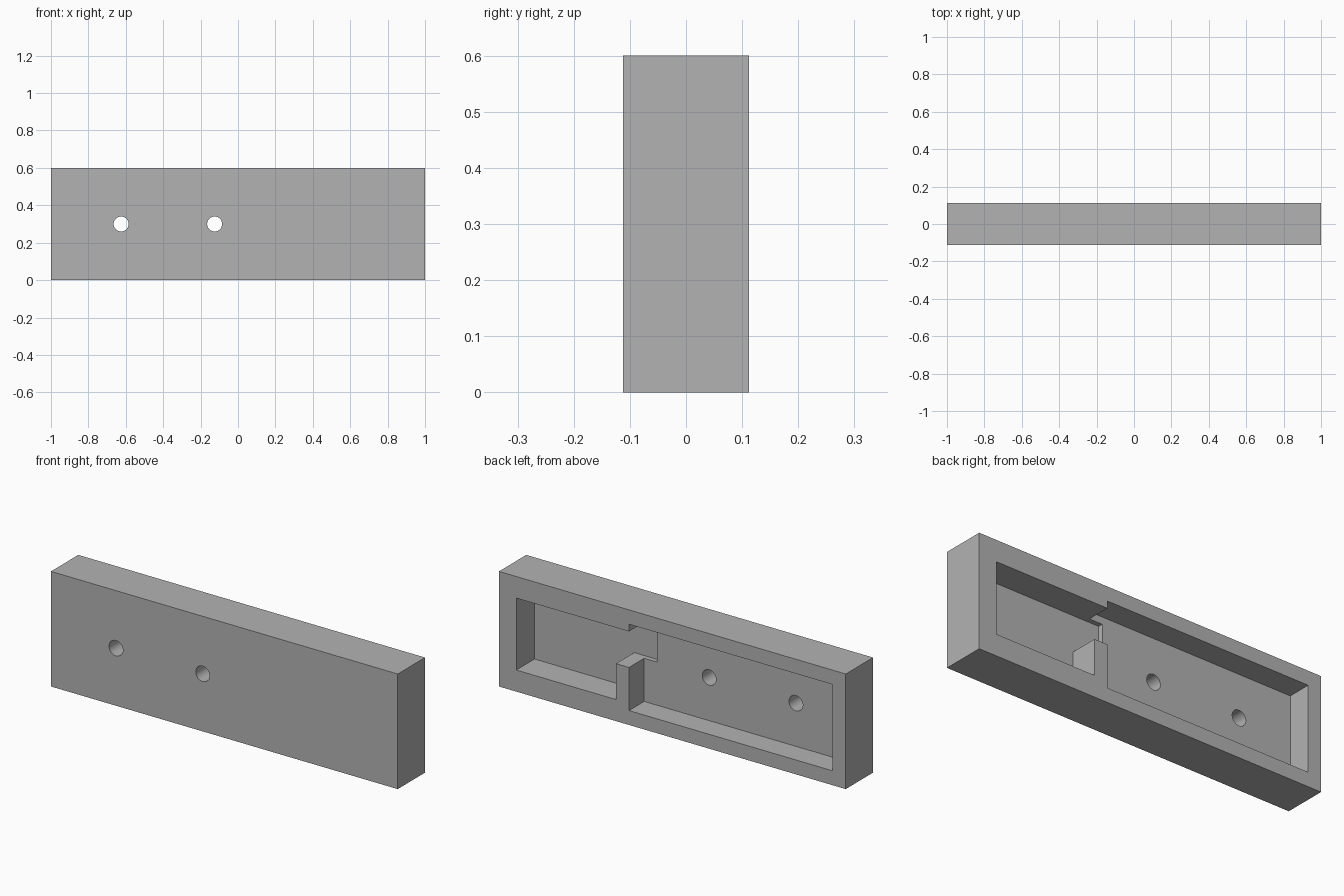
import bpy
import bmesh
import math

old = bpy.data.objects.get("Cube")
if old:
    bpy.data.objects.remove(old, do_unlink=True)

# Single plain grey material
grey = bpy.data.materials.new("plain grey")
grey.use_nodes = True
grey.diffuse_color = (0.45, 0.45, 0.45, 1)
grey.node_tree.nodes["Principled BSDF"].inputs["Base Color"].default_value = grey.diffuse_color

HALF = 0.1125      # half the body thickness
OUT = 0.2          # cutter overshoot


def prism(name, profile, y0, y1):
    """Extrude an (x, z) profile from y0 to y1."""
    bm = bmesh.new()
    face = bm.faces.new([bm.verts.new((x, y0, z)) for x, z in profile])
    grown = bmesh.ops.extrude_face_region(bm, geom=[face])["geom"]
    for v in grown:
        if isinstance(v, bmesh.types.BMVert):
            v.co.y = y1
    bmesh.ops.recalc_face_normals(bm, faces=bm.faces)
    mesh = bpy.data.meshes.new(name)
    bm.to_mesh(mesh)
    bm.free()
    mesh.materials.append(grey)
    obj = bpy.data.objects.new(name, mesh)
    bpy.context.collection.objects.link(obj)
    return obj


def rect(x0, x1, z0, z1):
    return [(x0, z0), (x1, z0), (x1, z1), (x0, z1)]


def circle(cx, cz, r, n=48):
    return [(cx + r * math.cos(i * math.tau / n), cz + r * math.sin(i * math.tau / n))
            for i in range(n)]


# Solid body
body = prism("housing_body", rect(-1, 1, 0, 0.6), -HALF, HALF)

# Wide shallow pocket, deep pocket with its connecting slot, and screw holes
deep_outline = [(0.9, 0.1125), (0.9, 0.4875), (0.175, 0.4875),
                (0.175, 0.3), (0.325, 0.3), (0.325, 0.1125)]
cutters = [
    prism("wide_pocket_cutter", rect(-0.925, 0.25, 0.075, 0.525), HALF - 0.125, OUT),
    prism("deep_pocket_cutter", deep_outline, HALF - 0.15, OUT),
]
for cx in (-0.625, -0.125):
    cutters.append(prism("screw_hole_cutter", circle(cx, 0.3, 0.04), -OUT, OUT))

for cutter in cutters:
    cutter.hide_render = True
    mod = body.modifiers.new(cutter.name, "BOOLEAN")
    mod.operation = "DIFFERENCE"
    mod.solver = "EXACT"
    mod.object = cutter

# Bake the cuts and discard the cutters
bpy.context.view_layer.update()
evaluated = body.evaluated_get(bpy.context.evaluated_depsgraph_get())
carved = bpy.data.meshes.new_from_object(evaluated)
body.modifiers.clear()
body.data = carved
for cutter in cutters:
    bpy.data.objects.remove(cutter, do_unlink=True)

# Smooth hole walls, sharp everywhere else
bpy.ops.object.select_all(action="DESELECT")
body.select_set(True)
bpy.context.view_layer.objects.active = body
bpy.ops.object.shade_smooth_by_angle(angle=math.radians(30))
